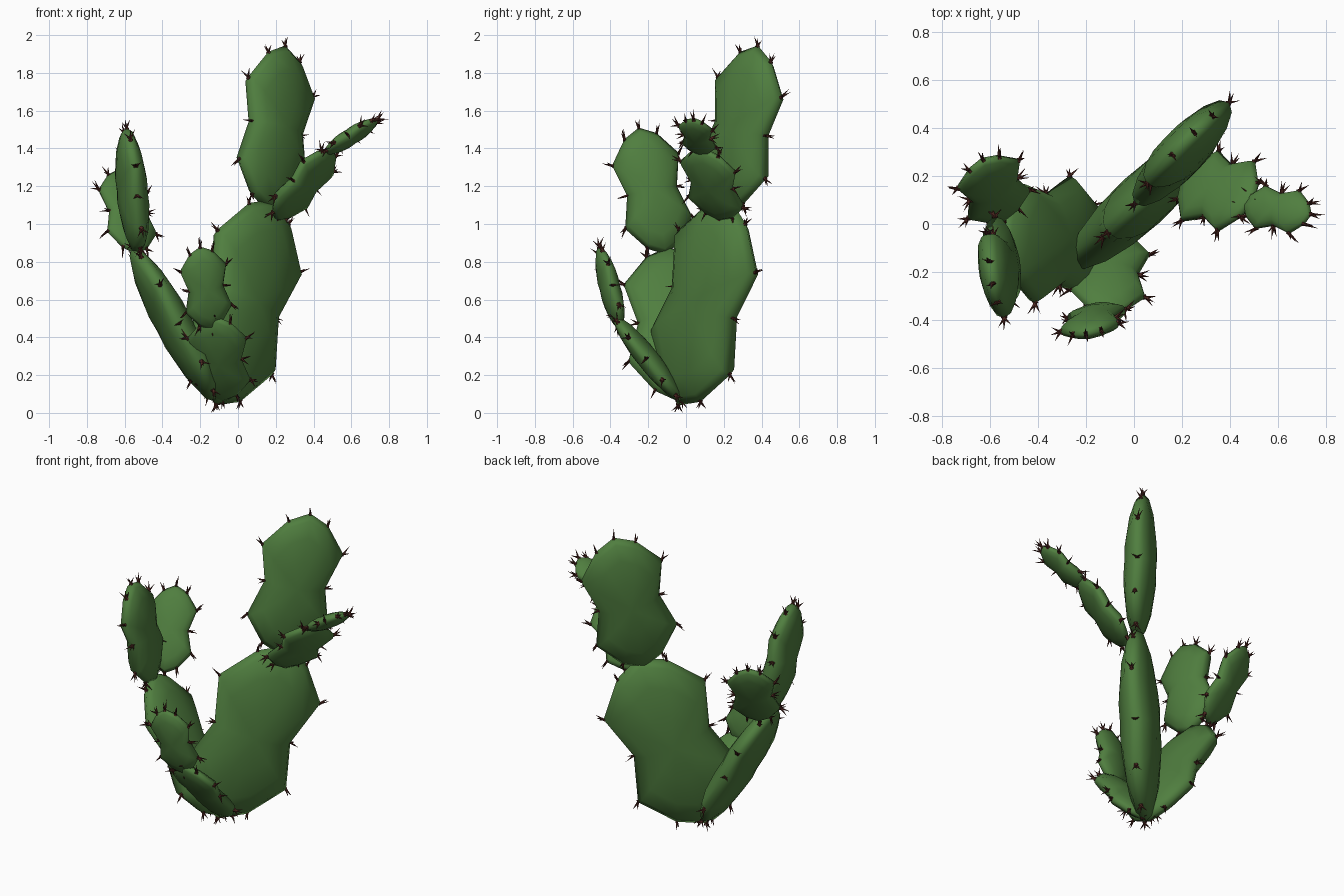
import bpy, bmesh, math, random
from mathutils import Vector

if "Cube" in bpy.data.objects:
    bpy.data.objects.remove(bpy.data.objects["Cube"])
random.seed(4)

def material(name, rgb):
    m = bpy.data.materials.new(name)
    m.diffuse_color = (*rgb, 1)
    m.use_nodes = True
    m.node_tree.nodes["Principled BSDF"].inputs["Base Color"].default_value = m.diffuse_color
    return m

green = material("cactus_green", (0.08, 0.21, 0.05))
brown = material("spine_brown", (0.075, 0.02, 0.015))

# Pinched-waist outline of a pad: (position along length, half width / length)
HALF = [(0, 0), (0.067, 0.133), (0.25, 0.275), (0.5, 0.205),
        (0.75, 0.275), (0.933, 0.133), (1, 0)]
OUTLINE = HALF + [(t, -h) for t, h in HALF[-2:0:-1]]

def mesh_object(name, bm, mat, smooth):
    bmesh.ops.recalc_face_normals(bm, faces=bm.faces)
    for f in bm.faces:
        f.smooth = smooth
    me = bpy.data.meshes.new(name)
    bm.to_mesh(me)
    bm.free()
    me.materials.append(mat)
    ob = bpy.data.objects.new(name, me)
    bpy.context.collection.objects.link(ob)
    return ob

def add_spine(bm, base, direction, length, radius):
    d = direction.normalized()
    a = d.orthogonal().normalized()
    b = d.cross(a)
    start = base - d * 0.012
    ring = [bm.verts.new(start + radius * (math.cos(k * math.tau / 5) * a +
            math.sin(k * math.tau / 5) * b)) for k in range(5)]
    tip = bm.verts.new(base + d * length)
    for k in range(5):
        bm.faces.new((ring[k], ring[(k + 1) % 5], tip))
    bm.faces.new(ring[::-1])

def pad(name, bottom, top, across, widen=1.0, thick=0.2):
    bottom, top = Vector(bottom), Vector(top)
    axis = top - bottom
    L = axis.length
    u = axis.normalized()
    w = Vector(across)
    w = (w - u * w.dot(u)).normalized()
    n = u.cross(w)
    centre = (bottom + top) / 2
    rim = [u * (t - 0.5) * L + w * h * L * widen for t, h in OUTLINE]

    # Lens-shaped fleshy body
    bm = bmesh.new()
    rings = []
    steps = 8
    for i in range(1, steps):
        a = -math.pi / 2 + math.pi * i / steps
        rings.append([bm.verts.new(centre + p * math.cos(a) +
                      n * math.sin(a) * thick * L / 2) for p in rim])
    poles = [bm.verts.new(centre + n * s * thick * L / 2) for s in (-1, 1)]
    for j in range(12):
        k = (j + 1) % 12
        for r, s in zip(rings, rings[1:]):
            bm.faces.new((r[j], r[k], s[k], s[j]))
        bm.faces.new((poles[0], rings[0][k], rings[0][j]))
        bm.faces.new((poles[1], rings[-1][j], rings[-1][k]))
    mesh_object(name, bm, green, True)

    # Splayed spine clusters on every rim corner
    bm = bmesh.new()
    for p in rim:
        out = p.normalized()
        side = out.cross(n)
        for s in (-0.75, 0.05, 0.75):
            d = out + n * (s + random.uniform(-.2, .2)) + side * random.uniform(-.35, .35)
            add_spine(bm, centre + p, d, random.uniform(0.04, 0.062), 0.009)
    mesh_object(name + "_spines", bm, brown, False)

# Tall stack
pad("main_pad", (-0.115, -0.04, 0.04), (0.185, 0.235, 1.13), (0.41, 0.38, -0.28))
pad("top_pad", (0.15, 0.21, 1.07), (0.25, 0.38, 1.945), (0.335, 0.33, -0.10), thick=0.21)

# Left branch
pad("left_pad", (-0.12, -0.04, 0.06), (-0.56, -0.09, 0.88), (-0.05, 0.52, -0.06))
pad("left_front_upper_pad", (-0.53, -0.11, 0.84), (-0.59, -0.25, 1.51), (-0.07, 0.35, 0.08), 0.97, 0.23)
pad("left_back_upper_pad", (-0.54, 0.02, 0.84), (-0.63, 0.27, 1.29), (0.23, 0.05, -0.10))

# Front branch
pad("front_pad", (-0.08, -0.02, 0.06), (-0.12, -0.38, 0.51), (0.30, 0.02, -0.06))
pad("front_upper_pad", (-0.14, -0.345, 0.44), (-0.20, -0.46, 0.88), (0.24, 0.04, 0.03), thick=0.23)

# Right branch
pad("right_pad", (0.20, 0.18, 1.02), (0.50, 0.095, 1.40), (0.12, 0.32, -0.12), 1.25, 0.22)
pad("right_tip_pad", (0.455, 0.08, 1.37), (0.74, 0.04, 1.555), (0.02, 0.18, -0.04), 1.0, 0.24)
